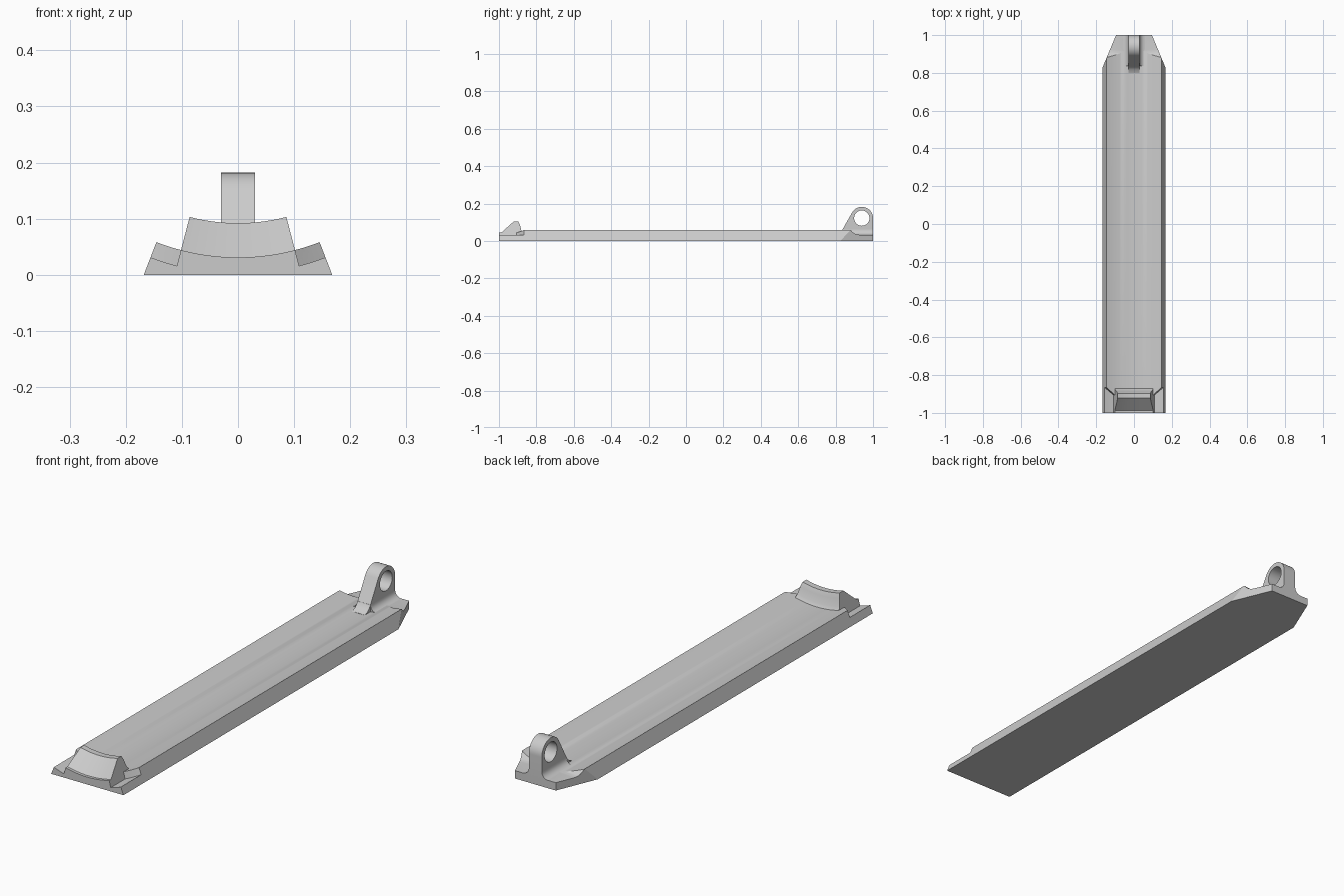
import bpy, bmesh
from math import sin, cos, radians, pi

old = bpy.data.objects.get("Cube")
if old:
    bpy.data.objects.remove(old, do_unlink=True)

grey = bpy.data.materials.new("plain grey")
grey.use_nodes = True
COLOUR = (0.6, 0.6, 0.6, 1)
grey.diffuse_color = COLOUR
grey.node_tree.nodes["Principled BSDF"].inputs["Base Color"].default_value = COLOUR

AXIS_Z = 0.434      # height of the long axis the concave top curves around
TOP_R = 0.403       # radius of the concave top
EDGE = radians(21.15)
CATCH = radians(14.6)


def loft(name, loops):
    """Skin a row of matching loops and cap both ends."""
    bm = bmesh.new()
    rings = [[bm.verts.new(p) for p in loop] for loop in loops]
    n = len(rings[0])
    for a, b in zip(rings, rings[1:]):
        for i in range(n):
            j = (i + 1) % n
            bm.faces.new((a[i], a[j], b[j], b[i]))
    bm.faces.new(rings[0])
    bm.faces.new(rings[-1])
    bmesh.ops.recalc_face_normals(bm, faces=bm.faces)
    mesh = bpy.data.meshes.new(name)
    bm.to_mesh(mesh)
    bm.free()
    mesh.materials.append(grey)
    obj = bpy.data.objects.new(name, mesh)
    bpy.context.collection.objects.link(obj)
    return obj


def sweep(name, profile, a0, a1, steps):
    """Turn a (radius, y) profile about the long axis."""
    loops = []
    for k in range(steps + 1):
        a = a0 + (a1 - a0) * k / steps
        loops.append([(r * sin(a), y, AXIS_Z - r * cos(a)) for r, y in profile(a)])
    return loft(name, loops)


def prism_x(name, pts, half):
    return loft(name, [[(x, y, z) for y, z in pts] for x in (-half, half)])


def cut(obj, cutter):
    mod = obj.modifiers.new("cut", 'BOOLEAN')
    mod.operation = 'DIFFERENCE'
    mod.solver = 'EXACT'
    mod.object = cutter
    bpy.context.view_layer.objects.active = obj
    bpy.ops.object.modifier_apply(modifier=mod.name)
    bpy.data.objects.remove(cutter, do_unlink=True)


def arc(cy, cz, r, a0, a1, n):
    angles = [radians(a0 + (a1 - a0) * k / n) for k in range(n + 1)]
    return [(cy + r * cos(a), cz + r * sin(a)) for a in angles]


# Long bar: flat underside, concave top, radial sides
def bar_profile(a):
    low = AXIS_Z / cos(a)
    return [(TOP_R, -1), (TOP_R, 1), (low, 1), (low, -1)]


bar = sweep("bar", bar_profile, -EDGE, EDGE, 32)

for side in (-1, 1):
    # Lowered front corners with slanted end walls
    def notch_profile(a):
        t = (abs(a) - CATCH) / (EDGE - CATCH)
        end = -0.905 + 0.04 * t
        return [(0.36, -1.1), (0.36, end), (0.432, end), (0.432, -1.1)]

    cut(bar, sweep("notch_cutter", notch_profile, side * CATCH, side * radians(25), 8))

    # Tapered rear corners
    plan = [(0.168, 0.825), (0.095, 1.0), (0.095, 1.1), (0.4, 1.1), (0.4, 0.825)]
    cut(bar, loft("taper_cutter", [[(side * x, y, z) for x, y in plan] for z in (-0.1, 0.3)]))

# Rear ledge, blended into the rails by a small cove
cove = arc(0.925, 0.083, 0.05, 205, 270, 6)
cut(bar, prism_x("ledge_cutter", cove + [(1.1, 0.033), (1.1, 0.2), (cove[0][0], 0.2)], 0.4))

# Raised ramp catch at the front
catch = sweep("front_catch", lambda a: [
    (0.415, -0.988), (TOP_R, -0.988), (0.342, -0.922), (0.342, -0.897),
    (0.36, -0.888), (0.39, -0.88), (TOP_R, -0.87), (0.415, -0.87)], -CATCH, CATCH, 20)

# Upright lug with a round top, sloped front and cross hole
HOLE_Y, HOLE_Z = 0.94, 0.122
outline = [(0.8, 0.02), (0.8, 0.032), (0.817, 0.039), (0.828, 0.049), (0.836, 0.06)]
outline += arc(HOLE_Y, HOLE_Z, 0.06, 150, 0, 20) + [(1.0, 0.02)]
lug = prism_x("rear_lug", outline, 0.03)
bore = arc(HOLE_Y, HOLE_Z, 0.041, 0, 360, 40)[:-1]
cut(lug, prism_x("bore_cutter", bore, 0.1))

# Coved foot on both sides of the lug
half = arc(0.058, 0.061, 0.028, 180, 270, 6) + [(0.062, 0.02)]
section = half + [(-x, z) for x, z in reversed(half)]
foot = loft("lug_foot", [[(x, y, z) for x, z in section] for y in (0.836, 1.0)])

for obj in (bar, catch, lug, foot):
    bpy.ops.object.select_all(action='DESELECT')
    obj.select_set(True)
    bpy.context.view_layer.objects.active = obj
    bpy.ops.object.shade_smooth_by_angle(angle=radians(25))
